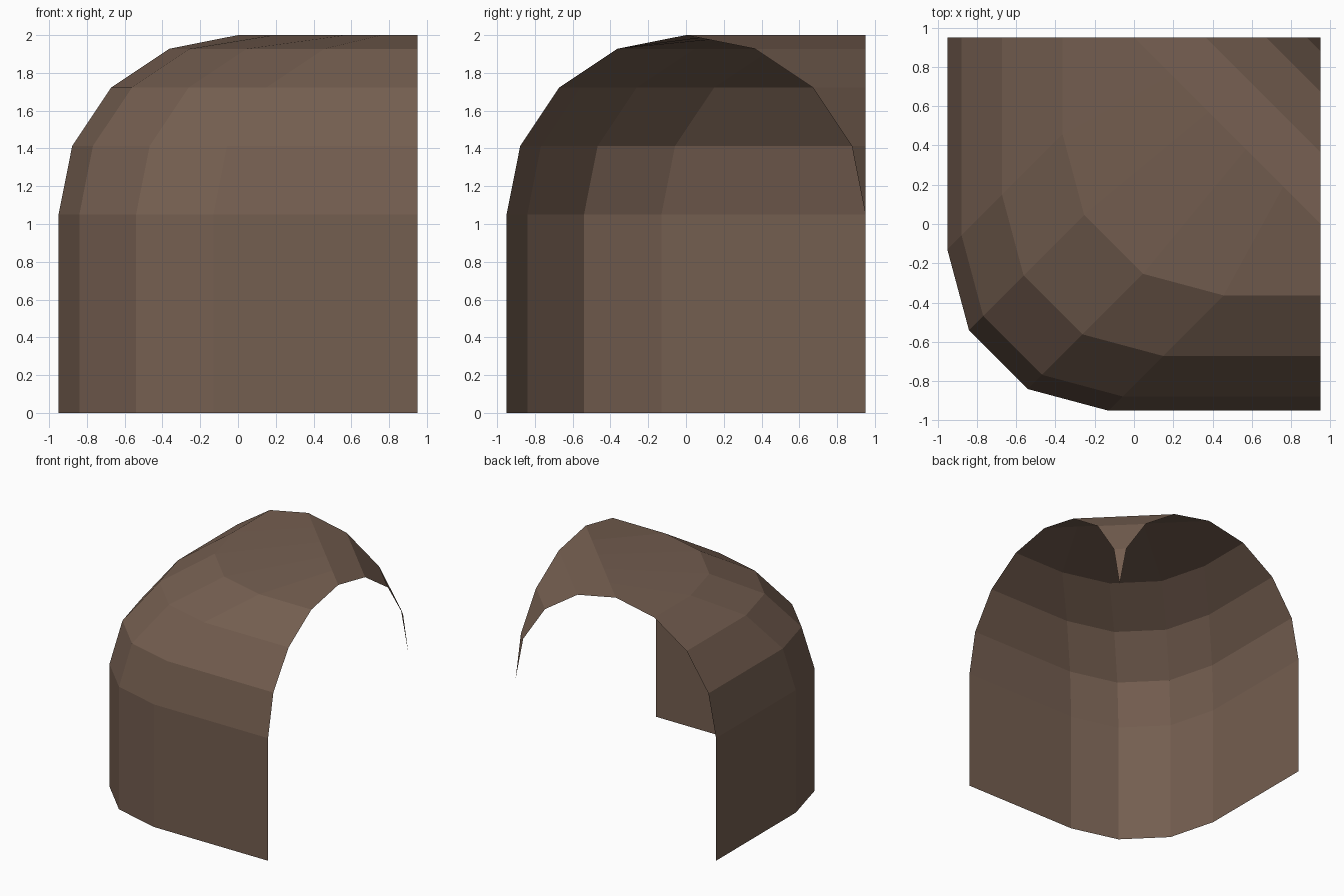
import bpy, bmesh, math

if "Cube" in bpy.data.objects:
    bpy.data.objects.remove(bpy.data.objects["Cube"])

R = 0.95        # arch radius
WALL = 1.05     # wall height below the arch
N = 5           # segments along the bend

mat = bpy.data.materials.new("earth_brown")
mat.diffuse_color = (0.175, 0.112, 0.08, 1)
mat.use_nodes = True
mat.node_tree.nodes["Principled BSDF"].inputs["Base Color"].default_value = mat.diffuse_color

# Plan of the outer wall: straight, three-sided rounded corner, straight
BEND = 0.82
corner = [(-R + BEND * (1 - math.sin(math.radians(a))),
           -R + BEND * (1 - math.cos(math.radians(a)))) for a in (0, 30, 60, 90)]


def outer_ring(inset, z):
    """Outer wall line moved diagonally inward, ends kept on the openings."""
    pts = [(R, -R + inset)] + [(x + inset, y + inset) for x, y in corner] + [(-R + inset, R)]
    return [(x, y, z) for x, y in pts]


def inner_ring(offset, z):
    """Straight diagonal line across the inside of the bend."""
    return [(R - (R - offset) * i / N, offset + (R - offset) * i / N, z) for i in range(N + 1)]


# Rings from the floor, over the arch, to the inner corner
rings = [outer_ring(0, 0)]
for k in range(8):
    a = math.pi * k / 8
    off, z = -R * math.cos(a), WALL + R * math.sin(a)
    rings.append(outer_ring(R + off, z) if k < 4 else inner_ring(off, z))

bm = bmesh.new()
grid = [[bm.verts.new(p) for p in ring] for ring in rings]
for lo, hi in zip(grid, grid[1:]):
    for i in range(N):
        bm.faces.new((lo[i], hi[i], hi[i + 1], lo[i + 1]))

# Inner corner comes down to a single point
tip = bm.verts.new((R, R, WALL))
for i in range(N):
    bm.faces.new((grid[-1][i], tip, grid[-1][i + 1]))

# Make all faces point outward
bm.normal_update()
if bm.faces[:][0].normal.y > 0:
    bmesh.ops.reverse_faces(bm, faces=bm.faces[:])

# Centre the height on the ground and finish as flat-shaded sheet
me = bpy.data.meshes.new("tunnel_corner")
bm.to_mesh(me)
bm.free()
me.materials.append(mat)
ob = bpy.data.objects.new("tunnel_corner", me)
bpy.context.collection.objects.link(ob)
